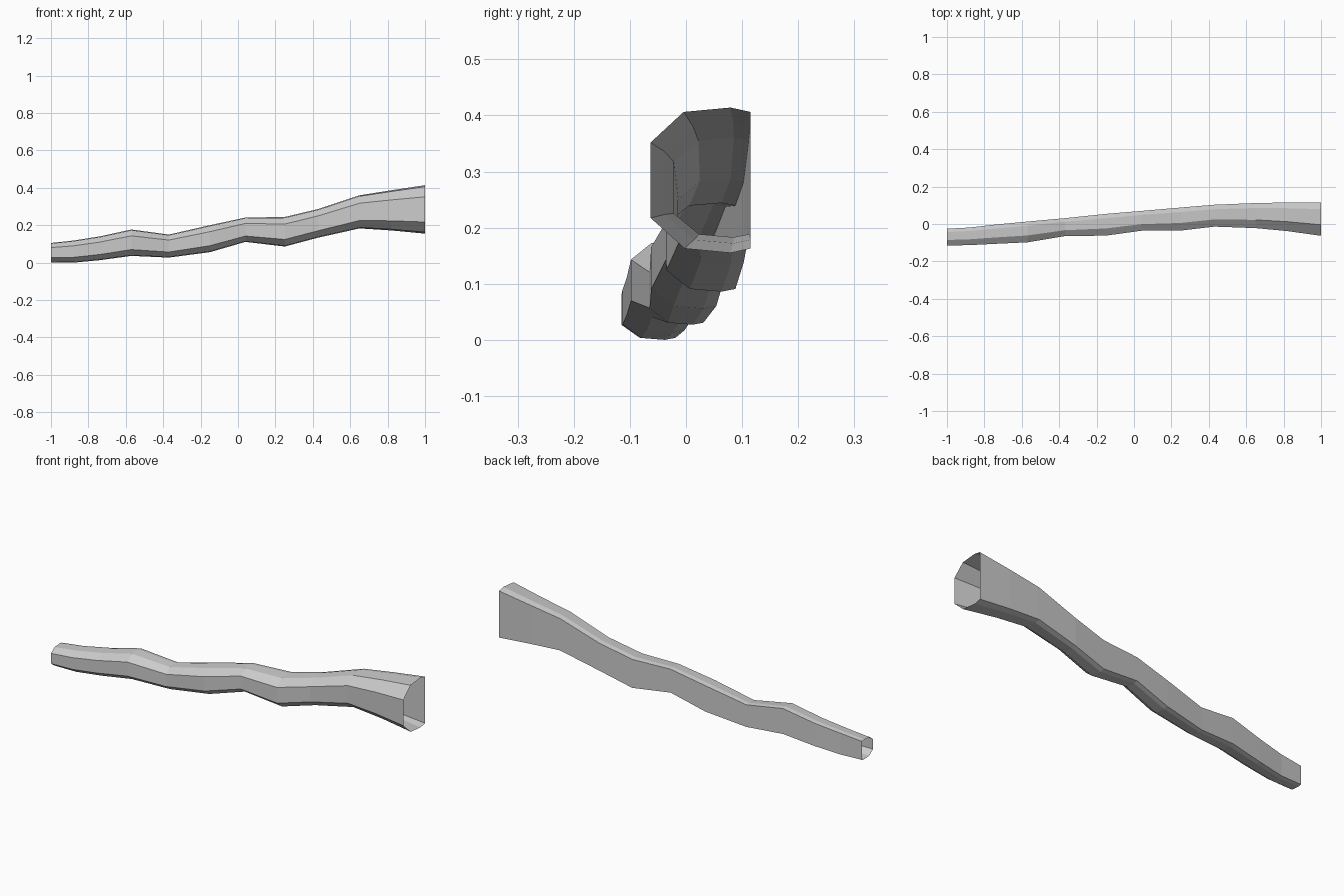
import bpy

# Stations along the branch: x, front y, back y, bottom z, top z
stations = [
    (-1.00, -.115, -.025, .002, .105),
    (-0.88, -.113, -.019, .000, .118),
    (-0.74, -.106, -.003, .013, .140),
    (-0.57, -.098, .013, .036, .177),
    (-0.37, -.065, .031, .027, .150),
    (-0.15, -.062, .054, .056, .200),
    (0.04, -.036, .070, .111, .241),
    (0.25, -.035, .088, .086, .244),
    (0.43, -.014, .103, .134, .287),
    (0.65, -.022, .112, .183, .360),
    (0.82, -.038, .115, .172, .387),
    (1.00, -.063, .115, .155, .414),
]
# Eight-sided cross-section, as fractions of width and height (flat back)
profile = [(0, .24), (.34, .03), (.80, 0), (1, .03),
           (1, .97), (.80, 1), (.33, .97), (0, .76)]
n = len(profile)

# Loft the profile through the stations, leaving both ends open
verts = [(x, f + (b - f) * u, lo + (hi - lo) * v)
         for x, f, b, lo, hi in stations for u, v in profile]
faces = [(i * n + j, i * n + (j + 1) % n, (i + 1) * n + (j + 1) % n, (i + 1) * n + j)
         for i in range(len(stations) - 1) for j in range(n)]
faces = [tuple(reversed(f)) for f in faces]

mesh = bpy.data.meshes.new("hollow_branch")
mesh.from_pydata(verts, [], faces)
mesh.update()
branch = bpy.data.objects.new("hollow_branch", mesh)
bpy.context.collection.objects.link(branch)
